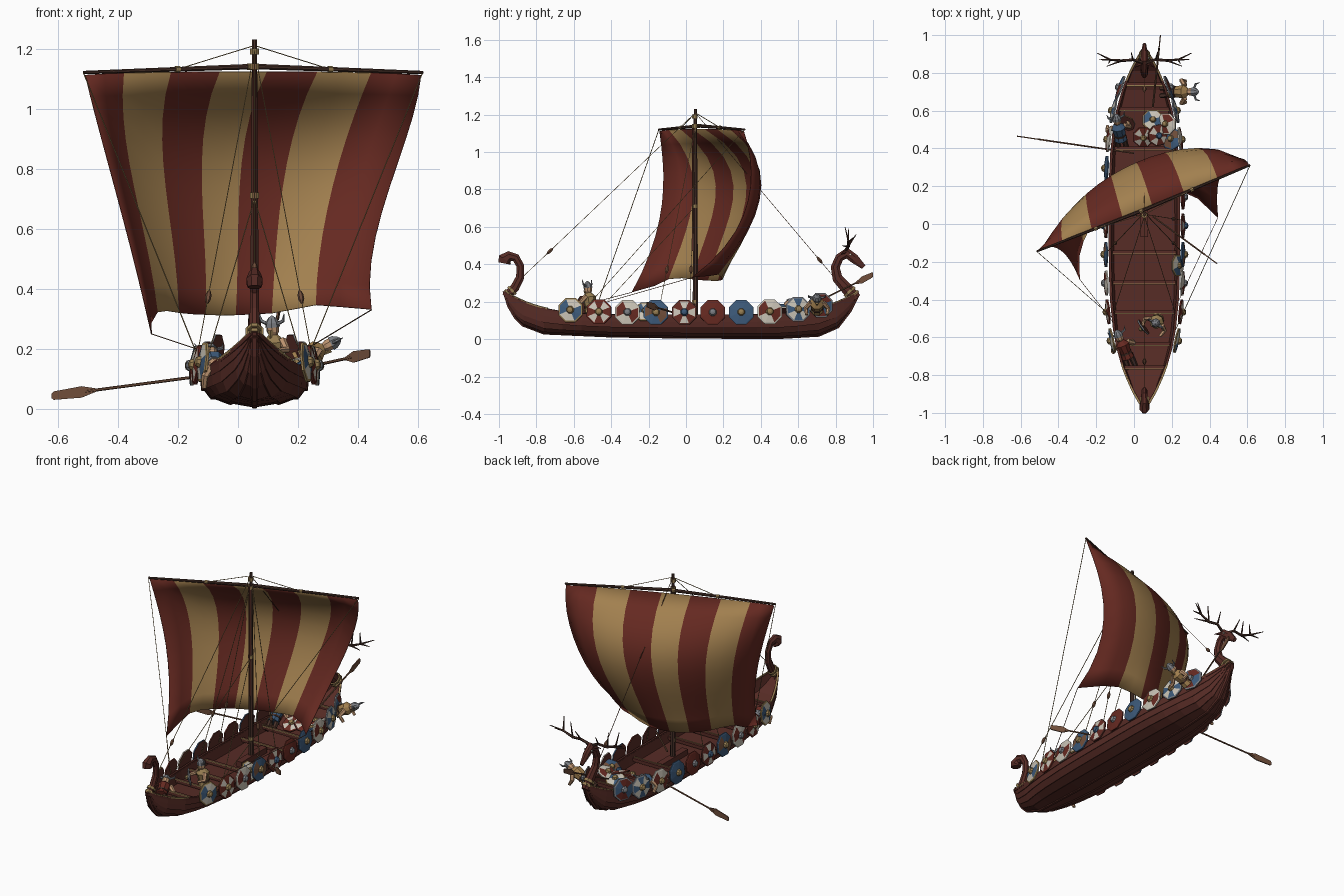
import bpy, bmesh, math
from mathutils import Vector, Matrix

if "Cube" in bpy.data.objects:
    bpy.data.objects.remove(bpy.data.objects["Cube"])

CX = 0.055  # hull centre line
COL = {'hull brown': (.095, .025, .019), 'dark spar': (.06, .028, .02), 'oar wood': (.16, .075, .042),
       'sail red': (.13, .022, .015), 'sail tan': (.36, .215, .078), 'rope gold': (.31, .21, .085),
       'shield blue': (.045, .10, .19), 'bone white': (.58, .54, .46), 'iron grey': (.2, .21, .23),
       'skin': (.5, .29, .16)}
MATS = {}
for k, c in COL.items():
    MATS[k] = bpy.data.materials.new(k)
    MATS[k].diffuse_color = (*c, 1)


def mesh(name, verts, faces, mats, idx=None, mtx=None, smooth=False):
    me = bpy.data.meshes.new(name)
    me.from_pydata([tuple(v) for v in verts], [], faces)
    for m in mats:
        me.materials.append(MATS[m])
    for i, p in enumerate(me.polygons):
        p.use_smooth = smooth
        if idx:
            p.material_index = idx[i]
    bm = bmesh.new()
    bm.from_mesh(me)
    bmesh.ops.recalc_face_normals(bm, faces=bm.faces)
    bm.to_mesh(me)
    bm.free()
    ob = bpy.data.objects.new(name, me)
    if mtx:
        ob.matrix_world = mtx
    bpy.context.collection.objects.link(ob)
    return ob


def tube(name, pts, radii, mat, n=6, mtx=None, flat=1.0):
    """Swept tube with a radius per point; flat squashes it sideways."""
    pts = [Vector(p) for p in pts]
    if not isinstance(radii, (list, tuple)):
        radii = [radii] * len(pts)
    verts, faces = [], []
    t0 = (pts[1] - pts[0]).normalized()
    a = t0.cross(Vector((0, 0, 1))) if abs(t0.x) > .3 else t0.cross(Vector((1, 0, 0)))
    for i, p in enumerate(pts):
        t = (pts[min(i + 1, len(pts) - 1)] - pts[max(i - 1, 0)]).normalized()
        a = (a - t * a.dot(t)).normalized()
        b = t.cross(a)
        for k in range(n):
            g = math.tau * (k + .5) / n
            verts.append(p + radii[i] * (math.cos(g) * a + flat * math.sin(g) * b))
    for i in range(len(pts) - 1):
        for k in range(n):
            j = (k + 1) % n
            faces.append((i*n + k, i*n + j, i*n + n + j, i*n + n + k))
    faces += [tuple(range(n)), tuple(range(len(verts) - n, len(verts)))]
    return mesh(name, verts, faces, [mat], mtx=mtx)


def interp(tab, y):
    for a, b in zip(tab, tab[1:]):
        if y <= b[0]:
            return a[1] + (b[1] - a[1]) * (y - a[0]) / (b[0] - a[0])
    return tab[-1][1]


# ---- hull: overlapping strakes lofted over stations, with deck inside
KEEL = [(-.97, .25), (-.945, .17), (-.91, .11), (-.87, .07), (-.76, .028), (-.4, .012), (0, .006), (.5, .004),
        (.71, .016), (.81, .06), (.875, .145), (.92, .235)]
tt = lambda y: min(1, abs((y + .025) / .945))
width = lambda y: .01 + .177 * (1 - tt(y) ** 3.6)
rail_z = lambda y: .125 + .125 * tt(y) ** 5
PROF = [(0, 0), (.42, .10), (.74, .24), (.91, .48), (.97, .75), (1, 1)]
ys = sorted({k[0] for k in KEEL} | {-.66, -.56, -.25, -.12, .12, .25, .38, .6, .76, .845, .9})
verts, faces, N = [], [], 0
for y in ys:
    w, zk, zg = width(y), interp(KEEL, y), rail_z(y)
    s = .007 * min(1, w / .08)
    half = []
    for i, (a, b) in enumerate(zip(PROF, PROF[1:])):
        o = s if i else 0
        half += [(w*a[0] + o, zk + (zg - zk)*a[1] - o*.5), (w*b[0] + (s*.3 if i == 4 else 0), zk + (zg - zk)*b[1])]
    half = half[1:] + [(w*.93, zg), (w*.86, zk + (zg - zk)*.5)]
    ring = [(0, zk)] + half + [(-x, z) for x, z in reversed(half)]
    N = len(ring)
    verts += [(CX + x, y, z) for x, z in ring]
for i in range(len(ys) - 1):
    for k in range(N):
        j = (k + 1) % N
        faces.append((i*N + k, i*N + j, i*N + N + j, i*N + N + k))
faces += [tuple(range(N)), tuple(range(len(verts) - N, len(verts)))]
mesh('hull', verts, faces, ['hull brown'])
tube('keel', [(CX, y, z + .008) for y, z in KEEL], .013, 'hull brown')
for s in (-1, 1):
    tube('gunwale', [(CX + s*width(y)*.97, y, rail_z(y)) for y in ys], .009, 'hull brown', 4)
    for a, b in ((-.97, -.74), (.76, .92)):  # gilded rail ends
        yy = [a + (b - a)*i/6 for i in range(7)]
        tube('rail_trim', [(CX + s*width(y)*.99, y, rail_z(y) + .007) for y in yy], .006, 'rope gold', 4)
for y in (-.76, -.635, -.465, -.31, -.15, .2, .4, .61, .74):  # rowing benches
    w, z = width(y)*.92, rail_z(y) - .035
    tube('bench', [(CX - w, y, z), (CX + w, y, z)], .014, 'hull brown', 4)
    tube('bench_edge', [(CX - w, y - .008, z + .01), (CX + w, y - .008, z + .01)], .004, 'rope gold', 4)

# ---- stern curl and antlered bow head: (y, z, radius)
STERN = [(-.965, .225, .024), (-.915, .275, .026), (-.887, .33, .024), (-.885, .39, .022), (-.91, .435, .024),
         (-.945, .443, .03), (-.968, .425, .042), (-.972, .405, .034)]
BOW = [(.91, .215, .032), (.86, .27, .034), (.81, .325, .03), (.798, .385, .026), (.82, .435, .025),
       (.86, .46, .032), (.90, .43, .027), (.95, .385, .014)]
for nm, P in (('stern_curl', STERN), ('bow_head', BOW)):
    tube(nm, [(CX, p[0], p[1]) for p in P], [p[2] for p in P], 'hull brown', 8, flat=.7)
    a, b = Vector((CX, *P[0][:2])), Vector((CX, *P[1][:2]))
    for f in (.25, .6):
        tube(nm + '_binding', [a.lerp(b, f), a.lerp(b, f + .2)], P[0][2] + .008, 'rope gold', 8, flat=.8)
for s in (-1, 1):
    at = lambda x, y, z: (CX + s*x, y, z)
    tube('antler', [at(.01, .855, .475), at(.06, .87, .5), at(.12, .865, .495), at(.18, .87, .52), at(.25, .905, .55)],
         [.009, .008, .008, .006, .002], 'dark spar', 5)
    for p, q in (((.06, .87, .5), (.07, .91, .56)), ((.12, .865, .495), (.13, .87, .59)), ((.12, .865, .495), (.2, .835, .5)),
                 ((.18, .87, .52), (.19, .85, .6)), ((.18, .87, .52), (.24, .87, .52))):
        tube('antler_tine', [at(*p), at(*q)], [.006, .002], 'dark spar', 5)
    tube('ear', [at(.015, .85, .465), at(.05, .83, .455)], [.01, .002], 'hull brown', 5)
    tube('eye', [at(.02, .88, .452), at(.027, .88, .452)], .006, 'bone white', 6)

# ---- mast, yard and sail
tube('mast', [(CX, .05, .05), (CX, .05, .7), (CX, .05, 1.23)], [.016, .013, .009], 'dark spar', 8)
tube('mast_brace', [(CX, .038, .47), (CX, .038, 1.15)], .007, 'hull brown', 6)
tube('mast_foot', [(CX, -.07, .08), (CX, .18, .08)], .028, 'hull brown', 4)
YL, YM, YR = Vector((-.515, -.145, 1.12)), Vector((CX, .075, 1.14)), Vector((.615, .312, 1.12))
tube('yard', [YL, YM, YR], [.006, .010, .006], 'dark spar', 8)
d = (YR - YL).normalized() * .008
for p in (YL.lerp(YM, .55), YL.lerp(YM, .97), YM.lerp(YR, .45)):
    tube('yard_lashing', [p - d, p + d], .0115, 'rope gold', 6)
for z in (.2, .71, 1.14, 1.19):
    tube('mast_lashing', [(CX, .047, z - .01), (CX, .047, z + .01)], .016, 'rope gold', 8)
# sail edges from head to foot, belly depth, and the uneven foot
LEFT = [(-.51, -.14, 1.112), (-.445, -.12, .86), (-.37, -.155, .58), (-.29, -.29, .25)]
RIGHT = [(.61, .31, 1.112), (.55, .35, .87), (.465, .28, .6), (.445, .035, .33)]
BELLY = [(0, 0, 0), (.2, 0, 0), (.22, 0, 0), (.31, 0, 0)]
STRIPE = [(0, 0), (1, .115), (2, .255), (3, .4), (4, .54), (5, .69), (6, .85), (7, 1)]
FOOT = [(0, 0), (.13, .07), (.3, .042), (.5, .02), (.7, .012), (.86, .028), (1, 0)]


def cubic(P, v):  # smooth curve through four points
    out = Vector((0, 0, 0))
    for i in range(4):
        c = 1
        for j in range(4):
            if j != i:
                c *= (v*3 - j) / (i - j)
        out += c * Vector(P[i])
    return out


NU, NV = 14, 10
nrm = Vector((-.373, .928, 0))
verts, faces, idx = [], [], []
for j in range(NV + 1):
    v = j / NV
    for i in range(NU + 1):
        u = interp(STRIPE, i / 2)
        q = (4*u*(1 - u)) ** .65
        p = cubic(LEFT, v).lerp(cubic(RIGHT, v), u) + nrm * cubic(BELLY, v).x * q
        p.z += .012 * q * (1 - v) + interp(FOOT, u) * v ** 3
        verts.append(p)
for j in range(NV):
    for i in range(NU):
        a = j*(NU + 1) + i
        faces.append((a, a + 1, a + NU + 2, a + NU + 1))
        idx.append((i // 2) % 2)
sail = mesh('sail', verts, faces, ['sail red', 'sail tan'], idx, smooth=True)
sol = sail.modifiers.new('thickness', 'SOLIDIFY')
sol.thickness = .003

# ---- rigging
TOP = (CX, .05, 1.21)


def rope(a, b, block=None, mat='rope gold'):
    tube('rope', [a, b], .002, mat, 4)
    if block:
        a, b = Vector(a), Vector(b)
        c, d = a.lerp(b, block), (b - a).normalized()
        tube('rigging_block', [c - d*.022, c - d*.008, c + d*.008, c + d*.022], [.004, .010, .010, .004], 'oar wood', 6)


rope(TOP, (CX, .86, .25), .82, 'oar wood')
rope(TOP, (CX, -.96, .25), .77)
rope(TOP, YL.lerp(YM, .55))
rope(TOP, YM.lerp(YR, .45))
rope(YL, (-.12, -.49, .14))
rope(YR, (.22, -.56, .14))
rope(LEFT[3], (-.11, -.52, .19), None, 'oar wood')
rope(RIGHT[3], (.23, -.42, .2), None, 'oar wood')
for s in (-1, 1):
    rope((CX + s*.01, .05, 1.14), (CX + s*.2, -.15, .13), .76)
    rope((CX + s*.01, .05, 1.14), (CX + s*.2, .02, .13), .76)
    rope((CX, .04, .7), (CX + s*.16, -.46, .16))


# ---- shields: eight-sided, coloured by sector, with rim and boss
def shield(p, n, a, b, step, rim, boss='iron grey', R=.071):
    rings = [(R, -.004), (R, .003), (R*.88, .006), (R*.3, .012), (R*.22, .024), (R*.08, .028)]
    verts = [(r*math.cos(math.tau*(k + .5)/8), r*math.sin(math.tau*(k + .5)/8), z) for r, z in rings for k in range(8)]
    faces, idx = [tuple(range(7, -1, -1)), tuple(range(40, 48))], [0, 4]
    for i in range(5):
        for k in range(8):
            j = (k + 1) % 8
            faces.append((i*8 + k, i*8 + j, i*8 + 8 + j, i*8 + 8 + k))
            idx.append(3 if i < 2 else 4 if i > 2 else 1 + (k // step) % 2)
    m = Matrix.Translation(p) @ Vector(n).normalized().to_track_quat('Z', 'Y').to_matrix().to_4x4()
    mesh('shield', verts, faces, ['hull brown', a, b, rim, boss], idx, m)


R_, B_, W_, T_, G_ = 'sail red', 'shield blue', 'bone white', 'rope gold', 'iron grey'
KINDS = [(W_, B_, 2, T_, T_), (W_, R_, 1, R_, T_), (W_, R_, 2, W_, G_), (B_, 'oar wood', 2, B_, T_), (R_, W_, 1, 'hull brown', B_),
         (R_, R_, 1, R_, G_), (B_, B_, 1, B_, T_), (W_, R_, 2, W_, T_), (W_, B_, 1, G_, T_), (R_, B_, 2, G_, G_)]
for s in (-1, 1):
    for i, kind in enumerate(KINDS):
        y = -.617 + .152*i - (.03 if i == 9 else 0)
        slope = (width(y + .02) - width(y - .02)) / .04
        shield((CX + s*(width(y) + .017), y, rail_z(y) + .018), (s, -slope, .12), *kind)
# loose shields stacked on the deck
for i, (x, y, n) in enumerate([(.05, .46, (0, -.5, 1)), (.13, .47, (.3, -.2, 1)), (.17, .53, (-.5, 0, 1)), (.1, .55, (0, .3, 1)),
                               (.2, .45, (-.6, .2, 1)), (.23, -.22, (1, 0, .6))]):
    shield((x, y, .13 + .008*(i % 3)), n, *KINDS[(i*3 + 1) % 10 if i < 5 else 0], R=.06)


# ---- oars
def oar(a, b):
    a, b = Vector(a), Vector(b)
    tube('oar', [a, a.lerp(b, .82)], .005, 'oar wood', 6)
    d, side = (b - a).normalized(), Vector((0, 0, 1))
    L = (b - a).length
    e = d.cross(side).normalized() * .003
    prof = [(.76, .005), (.84, .019), (.99, .014), (1, .008)]
    out = [a + d*L*t + side*h for t, h in prof] + [a + d*L*t - side*h for t, h in reversed(prof)]
    n = len(out)
    mesh('oar_blade', [p + e for p in out] + [p - e for p in out], [tuple(range(n)), tuple(range(n, 2*n))] +
         [(k, (k + 1) % n, n + (k + 1) % n, n + k) for k in range(n)], ['oar wood'])


oar((0, .375, .125), (-.62, .465, .043))
oar((.1, .04, .11), (.44, -.21, .185))
oar((.1, .62, .16), (.14, 1.0, .345))


# ---- crew: stocky fighters with horned helmets
def fighter(x, y, z, turn, lean, cloth, kind=None):
    m = Matrix.Translation((x, y, z)) @ Matrix.Rotation(turn, 4, 'Z') @ Matrix.Rotation(lean, 4, 'X')
    part = lambda nm, P, r, mat, n=6: tube(nm, P, r, mat, n, mtx=m)
    for s in (-1, 1):
        part('leg', [(s*.02, 0, 0), (s*.018, 0, .08)], [.013, .016], 'dark spar')
        part('arm', [(s*.033, 0, .145), (s*.06, .02, .115), (s*.055, .06, .12)], [.014, .012, .009], 'skin')
        part('helmet_horn', [(s*.018, 0, .2), (s*.042, 0, .21), (s*.048, 0, .235)], [.007, .006, .001], G_, 5)
    part('tunic', [(0, 0, .06), (0, 0, .09), (0, 0, .14), (0, 0, .165)], [.036, .03, .038, .014], cloth, 8)
    part('belt', [(0, 0, .085), (0, 0, .095)], .034, 'dark spar', 8)
    part('head', [(0, 0, .16), (0, 0, .175), (0, 0, .195)], [.013, .021, .021], 'skin', 8)
    part('beard', [(0, .016, .18), (0, .02, .15)], [.012, .003], 'rope gold')
    part('helmet', [(0, 0, .19), (0, 0, .205), (0, 0, .22), (0, 0, .228)], [.025, .023, .013, .002], G_, 8)
    if kind:
        shield(m @ Vector((.045, .065, .11)), m.to_3x3() @ Vector((.4, 1, 0)), *kind, R=.05)


fighter(.13, -.50, .085, 2.6, -.15, 'rope gold', KINDS[8])
fighter(.14, .70, .13, -1.57, -1.1, 'sail tan')
fighter(-.06, .40, .08, .2, -.95, 'shield blue', KINDS[0])
fighter(-.01, -.76, .09, .4, -1.25, 'sail red')

for m in bpy.data.materials:
    if m.users and not m.is_grease_pencil:
        m.use_nodes = True
        m.node_tree.nodes["Principled BSDF"].inputs["Base Color"].default_value = m.diffuse_color
